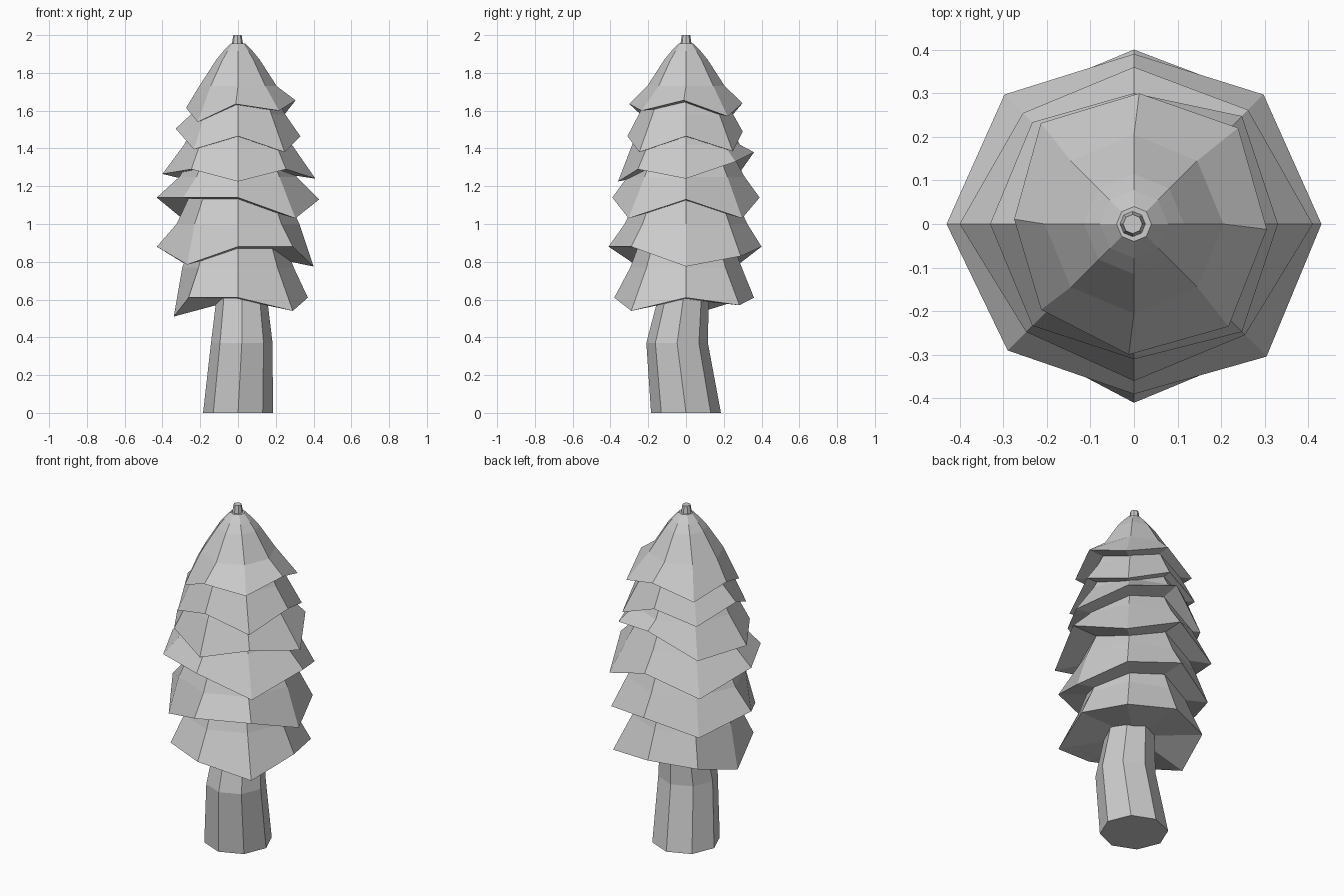
import bpy, bmesh, math

if "Cube" in bpy.data.objects:
    bpy.data.objects.remove(bpy.data.objects["Cube"])

SIDES = 8

grey = bpy.data.materials.new("pale grey")
grey.diffuse_color = (0.6, 0.6, 0.6, 1)
grey.use_nodes = True
grey.node_tree.nodes["Principled BSDF"].inputs["Base Color"].default_value = grey.diffuse_color


def loft(name, rings):
    """Skin a list of eight-point rings; a single point closes an end."""
    bm = bmesh.new()
    rows = [[bm.verts.new(p) for p in ring] for ring in rings]
    for a, b in zip(rows, rows[1:]):
        for i in range(SIDES):
            j = (i + 1) % SIDES
            if len(a) == 1:
                bm.faces.new((a[0], b[j], b[i]))
            elif len(b) == 1:
                bm.faces.new((a[i], a[j], b[0]))
            else:
                bm.faces.new((a[i], a[j], b[j], b[i]))
    bmesh.ops.recalc_face_normals(bm, faces=bm.faces)
    mesh = bpy.data.meshes.new(name)
    bm.to_mesh(mesh)
    bm.free()
    mesh.materials.append(grey)
    obj = bpy.data.objects.new(name, mesh)
    bpy.context.collection.objects.link(obj)
    return obj


def ring(radii, heights, cx=0, cy=0, turn=0):
    """Points counter-clockwise from +x; radii and heights per corner or constant."""
    if not isinstance(radii, (list, tuple)):
        radii = [radii] * SIDES
    if not isinstance(heights, (list, tuple)):
        heights = [heights] * SIDES
    return [(cx + r * math.cos(turn + i * math.tau / SIDES),
             cy + r * math.sin(turn + i * math.tau / SIDES), z)
            for i, (r, z) in enumerate(zip(radii, heights))]


# Bent trunk
loft("trunk", [[(0, 0, 0)], ring(0.185, 0), ring(0.163, 0.37, 0.02, -0.047),
               ring(0.135, 0.60, 0.02, -0.015), ring(0.12, 0.72), [(0, 0, 0.72)]])

# Branch tiers: corner radii, corner heights, then (radius, height) of upper rings
# corner order: right, back right, back, back left, left, front left, front, front right
tiers = [
    ([.37, .40, .36, .37, .34, .37, .38, .41],
     [.61, .57, .61, .59, .51, .61, .61, .54],
     [(.295, .77), (.235, .93), (.16, 1.0)]),
    ([.40, .41, .40, .40, .43, .38, .41, .41],
     [.775, .83, .88, .79, .88, .785, .88, .88],
     [(.325, 1.0), (.26, 1.14), (.16, 1.23)]),
    ([.43, .42, .39, .42, .43, .41, .39, .43],
     [1.13, 1.03, 1.14, 1.03, 1.14, 1.14, 1.14, 1.03],
     [(.31, 1.25), (.24, 1.38), (.15, 1.45)]),
    ([.41, .37, .36, .36, .40, .35, .36, .36],
     [1.24, 1.33, 1.38, 1.23, 1.265, 1.29, 1.225, 1.29],
     [(.285, 1.42), (.22, 1.54), (.14, 1.6)]),
    ([.33, .35, .30, .33, .33, .33, .31, .35],
     [1.465, 1.385, 1.49, 1.42, 1.505, 1.395, 1.465, 1.38],
     [(.25, 1.58), (.19, 1.70), (.10, 1.78)]),
    ([.305, .325, .30, .315, .275, .29, .30, .32],
     [1.655, 1.57, 1.64, 1.56, 1.615, 1.54, 1.635, 1.60],
     [(.205, 1.73), (.115, 1.87), (.078, 1.915), (.04, 1.955)]),
]
for n, (radii, heights, upper) in enumerate(tiers, 1):
    under = sum(heights) / SIDES + 0.02
    turn = -0.04 if n == len(tiers) else 0
    rings = [[(0, 0, under)], ring(radii, heights, turn=turn)]
    rings += [ring(r, z) for r, z in upper]
    rings.append([(0, 0, upper[-1][1])])
    loft(f"branch_tier_{n}", rings)

# Small stub at the crown
loft("crown_stub", [[(-.003, 0, 1.93)], ring(.033, 1.93, -.003), ring(.022, 2.0, -.003),
                    [(-.003, 0, 2.0)]])
